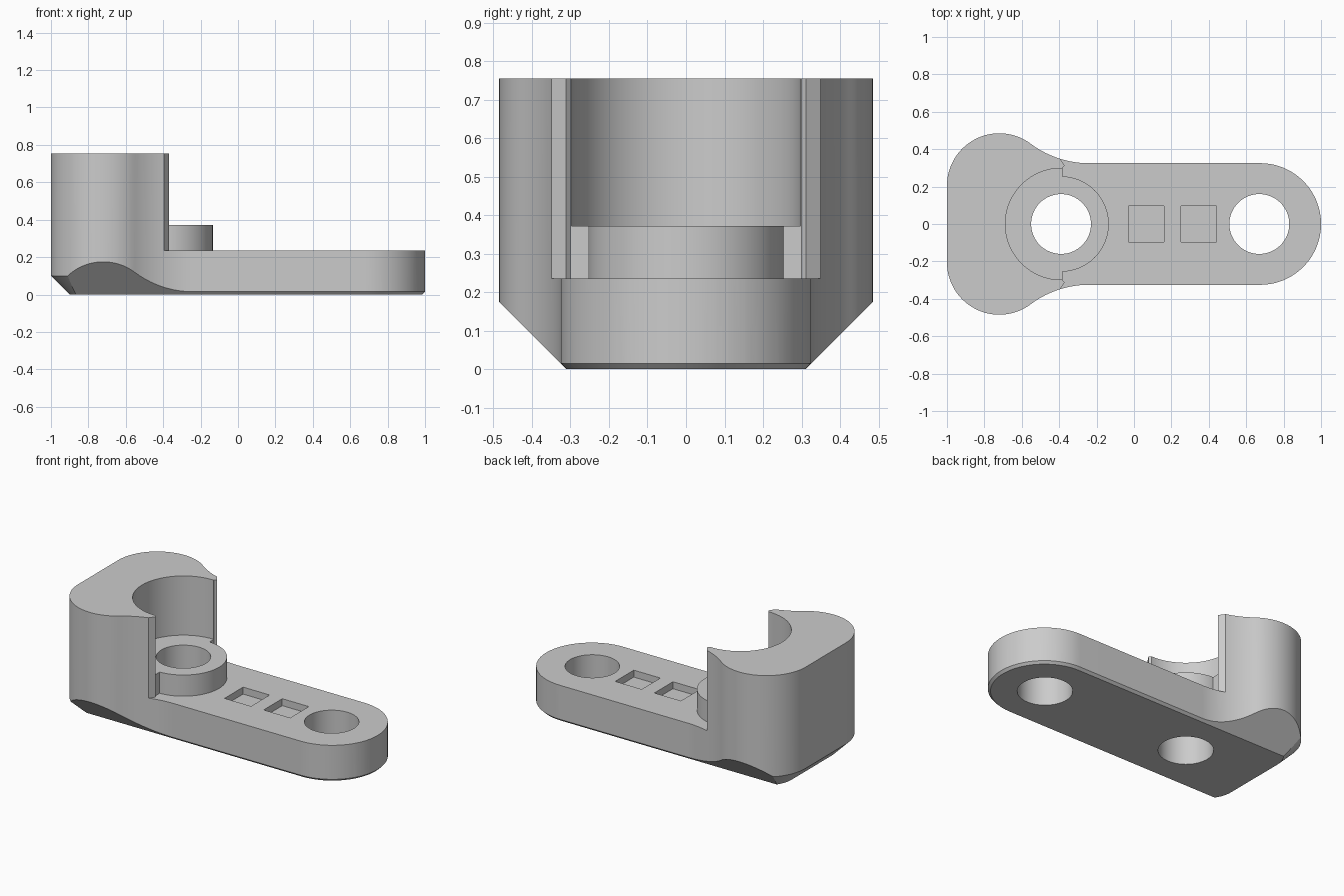
import bpy, bmesh
from math import cos, sin, pi, atan2

if "Cube" in bpy.data.objects:
    bpy.data.objects.remove(bpy.data.objects["Cube"])


def arc(cx, cy, r, a0, a1, n):
    return [(cx + r * cos(a0 + (a1 - a0) * i / n), cy + r * sin(a0 + (a1 - a0) * i / n))
            for i in range(n + 1)]


def mirrored(half):
    """Close an upper-half outline by mirroring it across y = 0."""
    return half + [(x, -y) for x, y in reversed(half) if abs(y) > 1e-6]


def loft(name, low, high, z0, z1):
    bm = bmesh.new()
    a = [bm.verts.new((x, y, z0)) for x, y in low]
    b = [bm.verts.new((x, y, z1)) for x, y in high]
    n = len(a)
    bm.faces.new(a)
    bm.faces.new(b)
    for i in range(n):
        j = (i + 1) % n
        bm.faces.new((a[i], a[j], b[j], b[i]))
    bmesh.ops.recalc_face_normals(bm, faces=bm.faces)
    me = bpy.data.meshes.new(name)
    bm.to_mesh(me)
    bm.free()
    ob = bpy.data.objects.new(name, me)
    bpy.context.collection.objects.link(ob)
    return ob


def cylinder(name, x, r, z0, z1, n=96):
    ring = arc(x, 0, r, 0, 2 * pi, n)[:-1]
    return loft(name, ring, ring, z0, z1)


def combine(target, tool, op):
    tool.hide_render = True
    m = target.modifiers.new(op.lower(), 'BOOLEAN')
    m.operation, m.solver, m.object = op, 'EXACT', tool
    bpy.context.view_layer.objects.active = target
    bpy.ops.object.modifier_apply(modifier=m.name)
    bpy.data.objects.remove(tool)


# Plan outline: rounded shoulders, concave blend, round arm end
t = atan2(0.8, 0.6)
half = (arc(-0.72, 0.205, 0.28, pi, t, 36)
        + arc(-0.24, 0.845, 0.52, pi + t, 1.5 * pi, 24)[1:]
        + arc(0.675, 0, 0.325, pi / 2, 0, 32))
plan = mirrored(half)
bracket = loft("clamp_bracket", plan, plan, -0.1, 0.755)

# 45 degree chamfers along the sides and arm end, then around the back


def side_profile(z):
    return mirrored([(-2, 0.31 + z)] + arc(0.675, 0, 0.31 + z, pi / 2, 0, 32))


def back_profile(z):
    return mirrored(arc(-0.72, 0.205, 0.18 + z, pi, pi / 2, 24) + [(2, 0.385 + z)])


for prof, z0 in ((side_profile, 0), (back_profile, -0.05)):
    combine(bracket, loft("chamfer_tool", prof(z0), prof(0.9), z0, 0.9), 'INTERSECT')

# Space above the arm, leaving the pointed tower lips
gap = mirrored([(-0.382, 0.30), (-0.37, 0.312), (-0.395, 0.348), (-0.395, 0.7), (2, 0.7)])
combine(bracket, loft("arm_gap", gap, gap, 0.235, 1), 'DIFFERENCE')

# Boss around the first hole and the round socket in the tower
combine(bracket, cylinder("boss", -0.39, 0.255, 0.1, 0.6), 'UNION')
combine(bracket, cylinder("socket", -0.39, 0.298, 0.372, 1.1), 'DIFFERENCE')

# Through holes
for x in (-0.39, 0.67):
    combine(bracket, cylinder("hole", x, 0.16, -0.3, 1.2, 64), 'DIFFERENCE')

# Shallow square pockets
for x in (0.065, 0.345):
    sq = mirrored([(x - 0.095, 0.095), (x + 0.095, 0.095)])
    combine(bracket, loft("pocket", sq, sq, 0.19, 0.4), 'DIFFERENCE')

bpy.ops.object.select_all(action='DESELECT')
bracket.select_set(True)
bpy.context.view_layer.objects.active = bracket
bpy.ops.object.shade_smooth_by_angle(angle=pi / 9)
